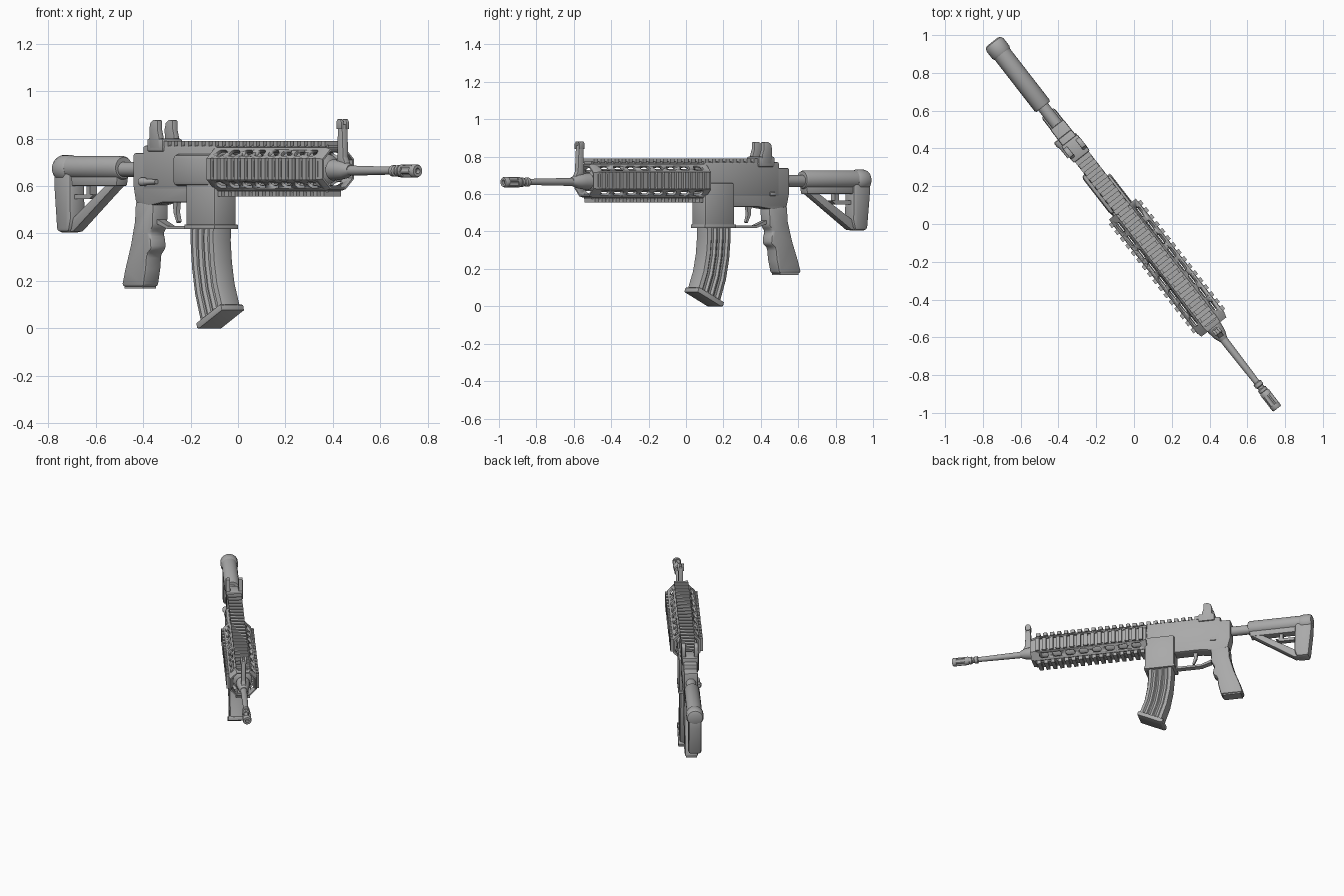
import bpy, bmesh, math
from mathutils import Matrix, Vector

cube = bpy.data.objects.get("Cube")
if cube:
    bpy.data.objects.remove(cube)

grey = bpy.data.materials.new("gunmetal grey")
grey.use_nodes = True
grey.diffuse_color = (0.4, 0.4, 0.4, 1)
grey.node_tree.nodes["Principled BSDF"].inputs["Base Color"].default_value = (0.4, 0.4, 0.4, 1)

# Everything is modelled along +x, then turned to its diagonal pose
POSE = Matrix.Rotation(math.radians(-52.2), 4, 'Z')
AXIS = 0.672   # height of the bore and handguard centre


def add(name, bm, bevel=0.0, segments=2):
    bmesh.ops.recalc_face_normals(bm, faces=bm.faces)
    if bevel:
        sharp = [e for e in bm.edges if e.calc_face_angle(0) > 0.4]
        bmesh.ops.bevel(bm, geom=sharp, offset=bevel, segments=segments,
                        profile=0.5, affect='EDGES', clamp_overlap=True)
    for f in bm.faces:
        f.smooth = True
    for e in bm.edges:
        e.smooth = e.calc_face_angle(0) < math.radians(38)
    mesh = bpy.data.meshes.new(name)
    bm.to_mesh(mesh)
    bm.free()
    mesh.materials.append(grey)
    ob = bpy.data.objects.new(name, mesh)
    bpy.context.collection.objects.link(ob)
    ob.matrix_world = POSE
    return ob


def skin(bm, rings, closed=False):
    """Bridge equal rings of points; cap the ends unless closed."""
    loops = [[bm.verts.new(p) for p in ring] for ring in rings]
    pairs = list(zip(loops, loops[1:] + loops[:1])) if closed else list(zip(loops, loops[1:]))
    for a, b in pairs:
        for i in range(len(a)):
            j = (i + 1) % len(a)
            bm.faces.new((a[i], a[j], b[j], b[i]))
    if not closed:
        bm.faces.new(loops[0])
        bm.faces.new(loops[-1])


def loft(name, rings, closed=False, bevel=0.0):
    bm = bmesh.new()
    skin(bm, rings, closed)
    return add(name, bm, bevel)


def plate(name, outline, half, y=0.0, bevel=0.0):
    """Side outline of (x, z) points given a thickness across y."""
    return loft(name, [[(x, y + s * half, z) for x, z in outline] for s in (-1, 1)], bevel=bevel)


def box(name, x, y, z, bevel=0.0):
    return plate(name, [(x[0], z[0]), (x[1], z[0]), (x[1], z[1]), (x[0], z[1])],
                 (y[1] - y[0]) / 2, (y[0] + y[1]) / 2, bevel)


def turned(name, profile, z=AXIS, y=0.0, sides=24):
    """Round part along x from (x, radius) points."""
    return loft(name, [[(x, y + r * math.cos(i * math.tau / sides),
                         z + r * math.sin(i * math.tau / sides)) for i in range(sides)]
                       for x, r in profile])


# Barrel with stepped muzzle rings
turned("barrel", [(0.6, 0.021), (0.8, 0.021), (1.08, 0.016)], 0.665)
turned("muzzle_collar", [(1.06, 0.018), (1.065, 0.024), (1.085, 0.024), (1.09, 0.018),
                         (1.1, 0.018), (1.105, 0.025), (1.12, 0.025), (1.125, 0.02)], 0.664)
bm = bmesh.new()
rings = []
for x in (1.145, 1.215):
    rings.append([(x, r * math.cos(a), 0.664 + r * math.sin(a)) for a, r in
                  [((i + 0.5) * math.tau / 24, 0.028 if i % 4 < 2 else 0.021) for i in range(24)]])
skin(bm, rings)
add("muzzle_brake_prongs", bm)
turned("muzzle_brake_base", [(1.12, 0.021), (1.13, 0.028), (1.15, 0.028)], 0.664)
turned("muzzle_brake_tip", [(1.21, 0.028), (1.23, 0.028), (1.237, 0.024), (1.237, 0.012), (1.2, 0.012)], 0.664)

# Octagonal hollow handguard with slots in its four slanted faces
FLAT, CORNER = 0.09, 0.045


def octagon(x, k):
    pts = [(CORNER, FLAT), (-CORNER, FLAT), (-FLAT, CORNER), (-FLAT, -CORNER),
           (-CORNER, -FLAT), (CORNER, -FLAT), (FLAT, -CORNER), (FLAT, CORNER)]
    return [(x, y * k, AXIS + z * k) for y, z in pts]


handguard = loft("handguard", [octagon(-0.1, 1), octagon(0.665, 1), octagon(0.69, 0.93),
                               octagon(0.69, 0.85), octagon(-0.1, 0.85)], closed=True)
bm = bmesh.new()
for q in range(4):
    turn = Matrix.Rotation(math.radians(45 + 90 * q), 4, 'X')
    for i in range(8):
        mid = -0.03 + i * 0.09
        ring = []
        for k in range(16):
            a = (k + 0.5) * math.tau / 16
            ring.append((mid + math.copysign(0.014, math.cos(a)) + 0.017 * math.cos(a), 0.017 * math.sin(a)))
        skin(bm, [[Vector((0, 0, AXIS)) + turn @ Vector((x, y, h)) for x, y in ring] for h in (0.07, 0.12)])
cutter = add("slot_cutter", bm)
cutter.hide_render = cutter.hide_viewport = True
cut = handguard.modifiers.new("slots", 'BOOLEAN')
cut.object, cut.operation, cut.solver = cutter, 'DIFFERENCE', 'EXACT'
turned("handguard_core", [(-0.1, 0.062), (0.62, 0.062), (0.64, 0.03)])


# Toothed accessory rails on four sides
def rail(name, angle, start, end, low, high):
    bm = bmesh.new()
    turn = Matrix.Translation((0, 0, AXIS)) @ Matrix.Rotation(math.radians(angle), 4, 'X')

    def bar(x0, x1, half, z0, z1):
        skin(bm, [[turn @ Vector((x, y, z)) for y, z in
                   ((-half, z0), (half, z0), (half, z1), (-half, z1))] for x in (x0, x1)])
    bar(start, end, 0.034, low - 0.02, low + 0.006)
    pitch = 0.047
    for i in range(int((end - start) / pitch) + 1):
        x = start + i * pitch
        bar(x, min(x + 0.026, end + 0.01), 0.046, low, high)
    add(name, bm)


rail("top_rail", 0, -0.45, 0.665, 0.095, 0.118)
rail("bottom_rail", 180, -0.08, 0.665, 0.092, 0.116)
rail("left_rail", -90, -0.08, 0.665, 0.086, 0.106)
rail("right_rail", 90, -0.08, 0.665, 0.086, 0.106)

# Front sight on its gas block
turned("gas_block", [(0.66, 0.045), (0.7, 0.042), (0.74, 0.036), (0.775, 0.022)], 0.668)
plate("front_sight_post", [(0.695, 0.67), (0.765, 0.68), (0.742, 0.72), (0.735, 0.86),
                           (0.705, 0.86), (0.7, 0.72)], 0.015, bevel=0.004)
for side, y in (("left", 0.014), ("right", -0.014)):
    plate("front_sight_ear_" + side, [(0.702, 0.84), (0.738, 0.84), (0.738, 0.87), (0.73, 0.882),
                                      (0.71, 0.882), (0.702, 0.87)], 0.007, y, 0.002)

# Upper and lower receiver
box("upper_receiver", (-0.6, -0.09), (-0.046, 0.046), (0.58, 0.772), 0.012)
plate("lower_receiver", [(-0.667, 0.74), (-0.667, 0.6), (-0.65, 0.53), (-0.56, 0.515), (-0.46, 0.53),
                         (-0.26, 0.53), (-0.1, 0.58), (-0.1, 0.66), (-0.4, 0.74)], 0.045, bevel=0.01)
box("ejection_port_housing", (-0.37, -0.11), (-0.068, 0.0), (0.6, 0.735), 0.02)
turned("forward_assist", [(-0.6, 0.012), (-0.595, 0.018), (-0.57, 0.018), (-0.56, 0.012), (-0.49, 0.01)],
       0.618, -0.055, 16)
box("selector_lever", (-0.57, -0.53), (0.04, 0.052), (0.59, 0.61), 0.004)

# Rear sight: base with two hooked ears
box("rear_sight_base", (-0.56, -0.45), (-0.054, 0.054), (0.745, 0.8), 0.008)
for side, y in (("left", 0.041), ("right", -0.041)):
    plate("rear_sight_ear_" + side, [(-0.54, 0.76), (-0.47, 0.76), (-0.475, 0.81), (-0.485, 0.84), (-0.485, 0.878),
                                     (-0.515, 0.88), (-0.535, 0.868), (-0.543, 0.84)], 0.014, y, 0.005)

# Magazine well, trigger and guard
box("magazine_well", (-0.285, -0.085), (-0.06, 0.06), (0.425, 0.66), 0.012)
box("magazine_well_lip", (-0.29, -0.08), (-0.064, 0.064), (0.418, 0.438), 0.004)
plate("trigger_guard", [(-0.28, 0.418), (-0.46, 0.418), (-0.53, 0.44), (-0.53, 0.46),
                        (-0.46, 0.432), (-0.28, 0.432)], 0.02)
plate("trigger", [(-0.435, 0.54), (-0.405, 0.54), (-0.412, 0.49), (-0.4, 0.45), (-0.41, 0.445),
                  (-0.432, 0.49)], 0.01)

# Curved magazine with flutes down both sides: rear x, rear z, front x, front z
spine = [(-0.272, 0.45, -0.102, 0.45), (-0.272, 0.36, -0.104, 0.37), (-0.262, 0.25, -0.096, 0.28),
         (-0.24, 0.14, -0.078, 0.19), (-0.2, 0.025, -0.044, 0.1)]
flute = [(0, 0.03), (0.04, 0.047)]
for c in (0.26, 0.5, 0.74):
    flute += [(c - 0.1, 0.053), (c - 0.04, 0.042), (c + 0.04, 0.042), (c + 0.1, 0.053)]
flute += [(0.96, 0.047), (1, 0.03)]
section = flute + [(t, -h) for t, h in reversed(flute)]
loft("magazine", [[(a + (c - a) * t, h, b + (d - b) * t) for t, h in section] for a, b, c, d in spine])
plate("magazine_floor_plate", [(-0.205, 0.0), (-0.19, 0.0), (-0.034, 0.076), (-0.04, 0.098), (-0.05, 0.1),
                               (-0.212, 0.022)], 0.06, bevel=0.003)

# Pistol grip with finger swells
plate("pistol_grip", [(-0.655, 0.54), (-0.662, 0.45), (-0.69, 0.35), (-0.728, 0.25), (-0.747, 0.19), (-0.747, 0.175),
                      (-0.6, 0.175), (-0.582, 0.25), (-0.575, 0.31), (-0.545, 0.335), (-0.548, 0.37),
                      (-0.558, 0.4), (-0.535, 0.43), (-0.53, 0.54)], 0.043, bevel=0.014)
box("grip_cap", (-0.735, -0.61), (-0.035, 0.035), (0.168, 0.18))

# Shoulder stock: tube, rounded end cap and open triangular frame
turned("buffer_tube", [(-0.82, 0.032), (-0.65, 0.032)], 0.67)
turned("stock_tube", [(-1.17, 0.05), (-0.795, 0.05), (-0.785, 0.045)], 0.677)
turned("stock_end_cap", [(-1.222, 0.035), (-1.216, 0.05), (-1.2, 0.057), (-1.15, 0.057), (-1.135, 0.05)], 0.674)
plate("butt_column", [(-1.22, 0.69), (-1.22, 0.6), (-1.2, 0.405), (-1.115, 0.405), (-1.1, 0.46),
                      (-1.105, 0.69)], 0.043, bevel=0.018)
plate("stock_lower_bar", [(-1.13, 0.65), (-1.13, 0.6), (-0.8, 0.6), (-0.79, 0.65)], 0.03, bevel=0.006)
plate("stock_strut", [(-0.8, 0.61), (-0.87, 0.61), (-1.12, 0.455), (-1.15, 0.405), (-1.1, 0.408)],
      0.027, bevel=0.006)
plate("sling_bar", [(-1.11, 0.565), (-1.11, 0.545), (-1.0, 0.545), (-0.97, 0.565)], 0.018)
box("sling_bar_tab", (-1.02, -0.995), (-0.018, 0.018), (0.55, 0.605))
